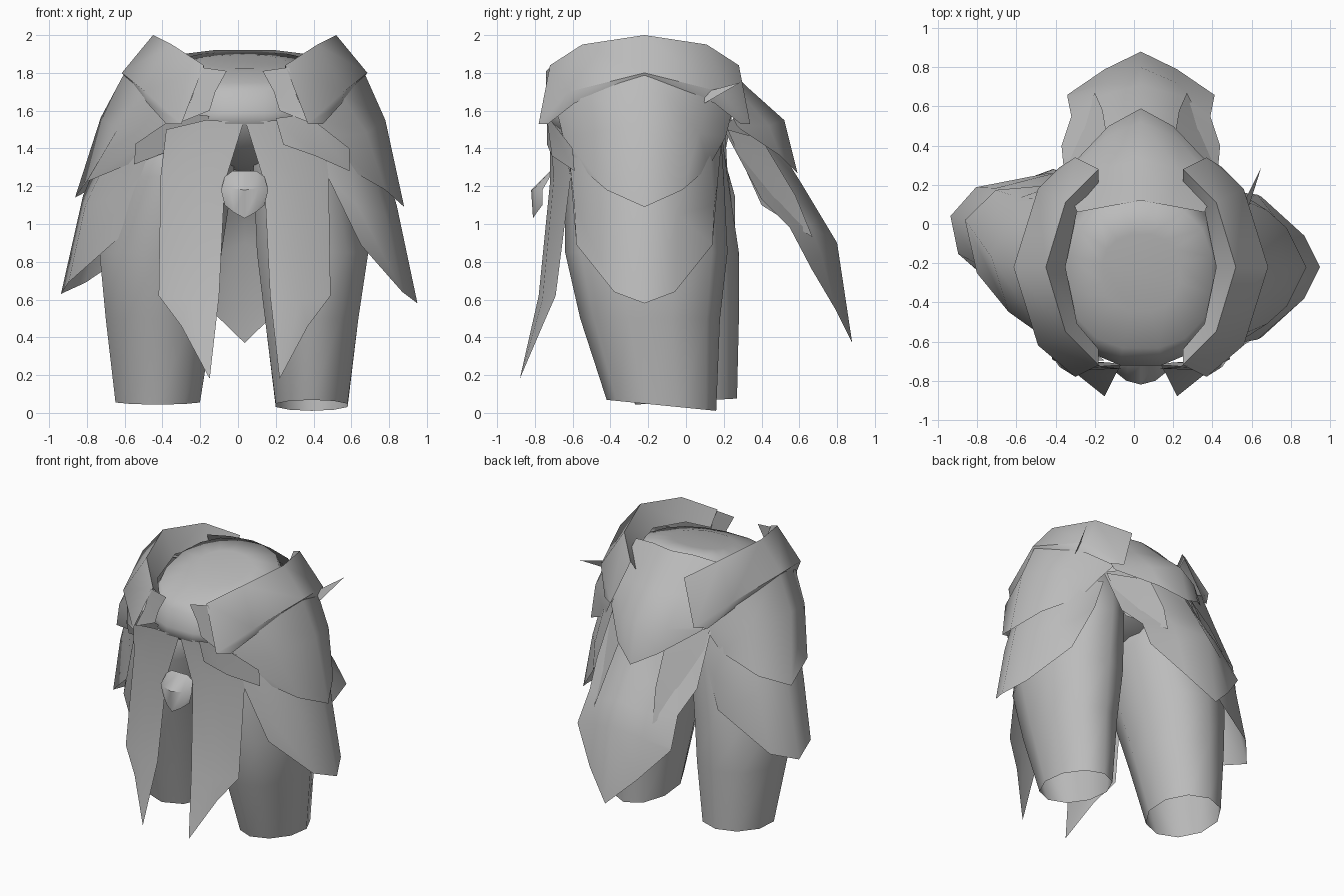
import bpy, bmesh, math
from mathutils import Vector, Matrix

if "Cube" in bpy.data.objects:
    bpy.data.objects.remove(bpy.data.objects["Cube"])

grey = bpy.data.materials.new("plain grey")
grey.use_nodes = True
grey.diffuse_color = (0.5, 0.5, 0.5, 1)
grey.node_tree.nodes["Principled BSDF"].inputs["Base Color"].default_value = (0.5, 0.5, 0.5, 1)

MID_X, MID_Y = 0.035, -0.22
SIDES = (("left", 1), ("right", -1))


def finish(name, bm, angle):
    mesh = bpy.data.meshes.new(name)
    bm.to_mesh(mesh)
    bm.free()
    mesh.materials.append(grey)
    ob = bpy.data.objects.new(name, mesh)
    bpy.context.collection.objects.link(ob)
    bpy.ops.object.select_all(action="DESELECT")
    ob.select_set(True)
    bpy.context.view_layer.objects.active = ob
    bpy.ops.object.shade_smooth_by_angle(angle=math.radians(angle))


def grid_faces(bm, rows, closed=False):
    rings = [[bm.verts.new(p) for p in row] for row in rows]
    for low, high in zip(rings, rings[1:]):
        count = len(low)
        for i in range(count if closed else count - 1):
            j = (i + 1) % count
            bm.faces.new((low[i], low[j], high[j], high[i]))
    return rings


def sheet(name, rows, side=1, bend=None):
    """Thin cloth or plate through rows of points, facing outward."""
    bm = bmesh.new()
    grid_faces(bm, rows)
    for v in bm.verts:
        if side < 0:
            v.co.x = 2 * MID_X - v.co.x
        if bend:
            v.co = bend(v.co)
    bmesh.ops.remove_doubles(bm, verts=bm.verts, dist=0.001)
    bmesh.ops.recalc_face_normals(bm, faces=bm.faces)
    axis = Vector((MID_X, MID_Y, 1))
    facing = sum(f.normal.dot(f.calc_center_median() - axis) * f.calc_area() for f in bm.faces)
    if facing < 0:
        bmesh.ops.reverse_faces(bm, faces=bm.faces)
    finish(name, bm, 50)


def squared(value, power):
    return math.copysign(abs(value) ** power, value)


def tube(name, rings, sides, power=1):
    """Body open below, through rings of (centre x, centre y, z, radius x, radius y, tilt)."""
    rows = []
    for cx, cy, z, rx, ry, tilt in rings:
        row = []
        for i in range(sides):
            a = math.tau * (i + 0.5) / sides
            dy = ry * squared(math.sin(a), power)
            row.append((cx + rx * squared(math.cos(a), power), cy + dy, z + tilt * dy))
        rows.append(row)
    bm = bmesh.new()
    loops = grid_faces(bm, rows, closed=True)
    bm.faces.new(loops[-1])
    finish(name, bm, 100)


def fore_and_aft(half):
    """Complete a row by reflecting it behind the hip line."""
    return half + [(x, 2 * MID_Y - y, z) for x, y, z in half[-2::-1]]


def across(half):
    """Complete a row by reflecting it over the centre line."""
    return half + [(2 * MID_X - x, y, z) for x, y, z in half[-2::-1]]


def swing(co):
    """Right hip cloth is swung back, and flared at its tip."""
    w = max(0, min(1, (1.7 - co.z) / 0.6))
    centre = Vector((MID_X, MID_Y, 0))
    p = co - centre
    grow = 1 + w * (0.1 - 1.1 * max(0, abs(p.y) - 0.22))
    p = Matrix.Rotation(math.radians(-15) * w, 3, "Z") @ p
    return Vector((p.x * grow, p.y * grow, p.z + 0.05 * w)) + centre


# Belly and pelvis, sloping down to the front
tube("pelvis", [
    (MID_X, -0.2, 1.28, 0.02, 0.02, 0),
    (MID_X, -0.2, 1.32, 0.28, 0.2, 0),
    (MID_X, -0.24, 1.53, 0.41, 0.49, 0),
    (MID_X, -0.24, 1.59, 0.42, 0.49, 0),
    (MID_X, -0.25, 1.73, 0.41, 0.44, 0.06),
    (MID_X, -0.26, 1.83, 0.37, 0.38, 0.22),
    (MID_X, -0.25, 1.86, 0.2, 0.2, 0.18),
], 16, 0.85)

# Legs, one a little ahead of the other
tube("left_leg", [
    (0.39, -0.13, 0.04, 0.2, 0.29, -0.1),
    (0.39, -0.19, 0.5, 0.26, 0.37, 0),
    (0.395, -0.21, 0.85, 0.31, 0.43, 0),
    (0.35, -0.22, 1.25, 0.28, 0.42, 0),
    (0.33, -0.22, 1.55, 0.27, 0.4, 0),
], 10)
tube("right_leg", [
    (-0.425, 0, 0.06, 0.235, 0.27, 0.06),
    (-0.415, -0.06, 0.5, 0.3, 0.34, 0),
    (-0.41, -0.12, 0.85, 0.34, 0.4, 0),
    (-0.31, -0.19, 1.25, 0.3, 0.41, 0),
    (-0.26, -0.22, 1.55, 0.27, 0.4, 0),
], 10)

for word, side in SIDES:
    bend = swing if side < 0 else None

    # Folded band over the hip, with a turned-in lower edge
    sheet(word + "_hip_band", [
        fore_and_aft([(0.25, -0.64, 1.74), (0.36, -0.51, 1.8), (0.42, MID_Y, 1.85)]),
        fore_and_aft([(0.25, -0.72, 1.84), (0.42, -0.55, 1.95), (0.52, MID_Y, 2)]),
        fore_and_aft([(0.37, -0.78, 1.53), (0.56, -0.62, 1.7), (0.685, MID_Y, 1.8)]),
        fore_and_aft([(0.45, -0.73, 1.53), (0.55, -0.59, 1.64), (0.66, MID_Y, 1.77)]),
    ], side)

    # Upper and lower hip cloth
    sheet(word + "_upper_hip_cloth", [
        fore_and_aft([(0.36, -0.68, 1.58), (0.54, -0.57, 1.7), (0.66, MID_Y, 1.82)]),
        fore_and_aft([(0.46, -0.65, 1.46), (0.68, -0.51, 1.48), (0.78, MID_Y, 1.55)]),
        fore_and_aft([(0.57, -0.56, 1.3), (0.78, -0.42, 1.18), (0.88, MID_Y, 1.09)]),
    ], side, bend)
    sheet(word + "_lower_hip_cloth", [
        fore_and_aft([(0.42, -0.63, 1.45), (0.55, -0.56, 1.45), (0.66, -0.4, 1.45), (0.73, MID_Y, 1.45)]),
        fore_and_aft([(0.48, -0.61, 1.24), (0.63, -0.59, 1.1), (0.78, -0.4, 1.05), (0.84, MID_Y, 1.1)]),
        fore_and_aft([(0.48, -0.61, 1.24), (0.65, -0.58, 0.89), (0.87, -0.38, 0.64), (0.95, MID_Y, 0.58)]),
    ], side, bend)

    # Slanted flap at the front of the hip
    sheet(word + "_front_flap", [
        [(0.2, -0.735, 1.56), (0.36, -0.74, 1.58), (0.59, -0.6, 1.4)],
        [(0.24, -0.735, 1.42), (0.41, -0.71, 1.36), (0.59, -0.59, 1.28)],
    ], side, bend)

    # Long pointed tab hanging in front
    sheet(word + "_front_tab", [
        [(0.04, -0.72, 1.54), (0.24, -0.725, 1.55), (0.45, -0.66, 1.5)],
        [(0.14, -0.72, 1.22), (0.3, -0.7, 1.24), (0.48, -0.61, 1.25)],
        [(0.17, -0.78, 0.62), (0.33, -0.76, 0.6), (0.49, -0.69, 0.62)],
        [(0.22, -0.88, 0.18), (0.22, -0.88, 0.18), (0.37, -0.76, 0.46)],
    ], side)

    # Small plate at the waist
    sheet(word + "_waist_plate", [
        [(0.13, -0.74, 1.81), (0.27, -0.72, 1.83)],
        [(0.19, -0.74, 1.7), (0.31, -0.73, 1.68)],
        [(0.22, -0.74, 1.6), (0.37, -0.75, 1.54)],
    ], side)

    # Pointed flap behind the hip
    sheet(word + "_rear_flap", [
        [(0.42, 0.22, 1.5), (0.2, 0.4, 1.45)],
        [(0.41, 0.4, 1.1), (0.23, 0.58, 1.15)],
        [(0.27, 0.67, 0.93), (0.27, 0.67, 0.93)],
    ], side)

# Rear skirt in two layers
sheet("rear_skirt_upper", [
    across([(0.36, 0.06, 1.9), (0.2, 0.09, 1.92), (MID_X, 0.12, 1.92)]),
    across([(0.42, 0.2, 1.66), (0.23, 0.28, 1.7), (MID_X, 0.33, 1.72)]),
    across([(0.4, 0.27, 1.52), (0.22, 0.44, 1.52), (MID_X, 0.52, 1.55)]),
    across([(0.4, 0.29, 1.5), (0.2, 0.5, 1.36), (MID_X, 0.59, 1.27)]),
])
sheet("rear_skirt_lower", [
    across([(0.42, 0.19, 1.52), (0.22, 0.29, 1.58), (MID_X, 0.37, 1.6)]),
    across([(0.44, 0.4, 1.13), (0.22, 0.54, 1.15), (MID_X, 0.62, 1.2)]),
    across([(0.39, 0.55, 0.98), (0.22, 0.66, 0.99), (MID_X, 0.71, 1.05)]),
    across([(0.41, 0.65, 0.79), (0.22, 0.72, 0.83), (MID_X, 0.8, 0.9)]),
    across([(0.41, 0.66, 0.77), (0.22, 0.79, 0.55), (MID_X, 0.88, 0.37)]),
])

# Small curved guard in front
sheet("front_guard", [
    across([(0.14, -0.72, 1.25), (0.1, -0.72, 1.28), (MID_X, -0.72, 1.28)]),
    across([(0.16, -0.76, 1.18), (0.11, -0.8, 1.19), (MID_X, -0.82, 1.18)]),
    across([(0.14, -0.76, 1.1), (0.09, -0.79, 1.06), (MID_X, -0.81, 1.03)]),
])

# Thin spike behind the left hip
sheet("hip_spike", [
    [(0.54, 0.07, 1.69), (0.59, 0.1, 1.64)],
    [(0.65, 0.29, 1.75), (0.65, 0.29, 1.75)],
])
